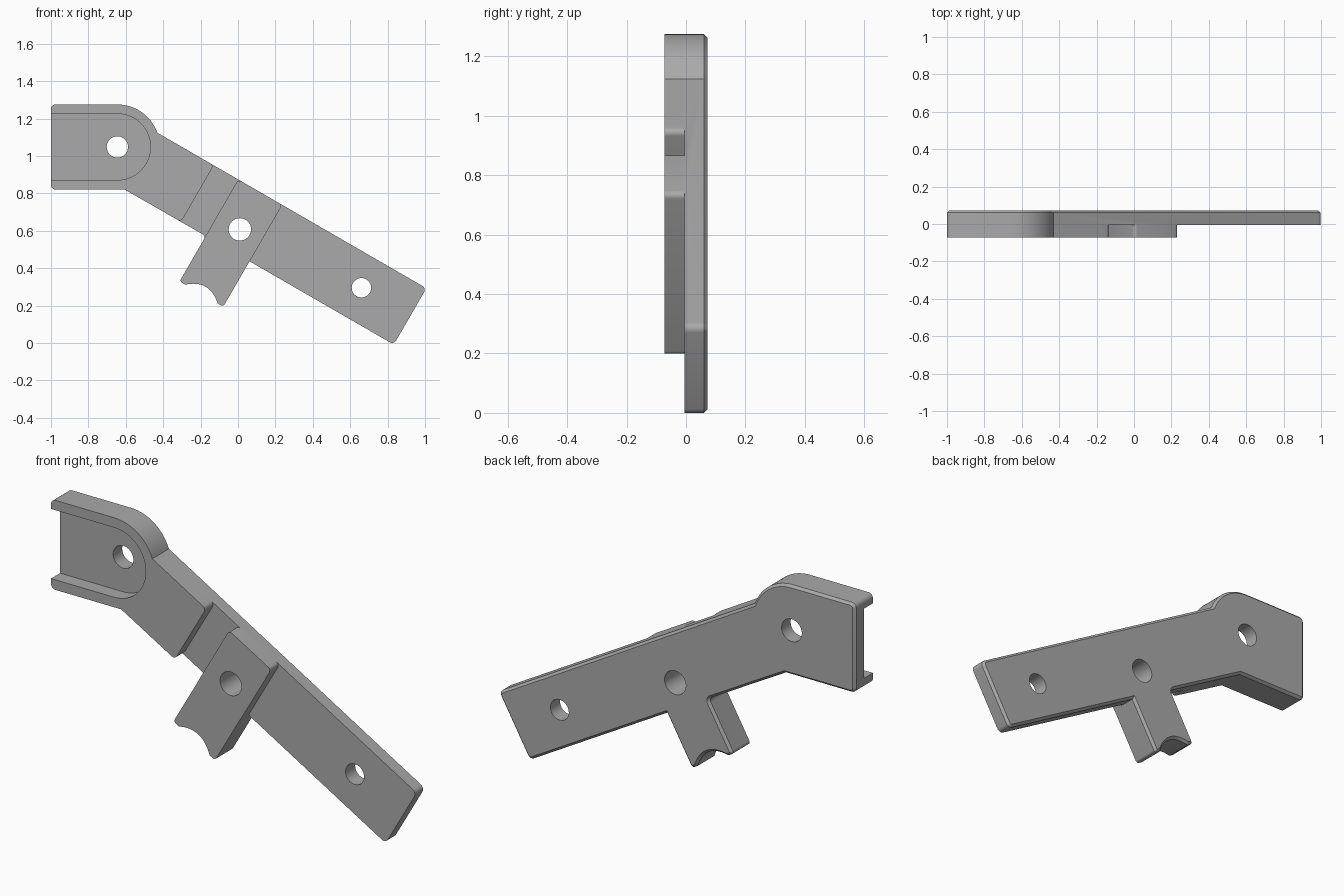
import bpy, bmesh, math
from mathutils import Vector

if "Cube" in bpy.data.objects:
    bpy.data.objects.remove(bpy.data.objects["Cube"], do_unlink=True)

DEPTH = 0.0725        # half thickness
STEP = -0.005         # level of the thin parts of the arm
POCKET = 0.0          # level of the pocket floor
TOP, LOW, END = 0.757, 0.409, 0.726    # arm edges, across and along
TAB_L, TAB_R, TAB_LOW = -0.435, -0.165, 0.129
HEAD = Vector((-0.645, 1.048))
HEAD_R = 0.227
along = Vector((math.cos(math.radians(30)), -0.5))
across = Vector((0.5, along.x))


def arm(s, n, r=0.0):
    """Corner given along and across the tilted arm."""
    return (along * s + across * n, r)


def pt(x, z, r=0.0):
    return (Vector((x, z)), r)


def arc(c, r, a0, a1, n):
    return [pt(c.x + r * math.cos(a), c.y + r * math.sin(a))
            for a in (math.radians(a0 + (a1 - a0) * i / n) for i in range(n + 1))]


def rounded(corners, n=6):
    """Replace each corner that has a radius by a tangent arc."""
    out = []
    for i, (p, r) in enumerate(corners):
        if r == 0:
            out.append(p)
            continue
        u = (corners[i - 1][0] - p).normalized()
        v = (corners[(i + 1) % len(corners)][0] - p).normalized()
        half = u.angle(v) / 2
        c = p + (u + v).normalized() * (r / math.sin(half))
        a = p + u * (r / math.tan(half)) - c
        b = p + v * (r / math.tan(half)) - c
        sweep = a.angle(b)
        for k in range(n + 1):
            t = k / n
            out.append(c + (a * math.sin((1 - t) * sweep) + b * math.sin(t * sweep)) / math.sin(sweep))
    return out


def slab(name, corners, y0, y1, chamfer=0.0):
    """Extrude an outline from front y0 to back y1, with a back chamfer."""
    bm = bmesh.new()
    front = bm.faces.new([bm.verts.new((p.x, y0, p.y)) for p in rounded(corners)])
    ext = bmesh.ops.extrude_face_region(bm, geom=[front], use_keep_orig=True)["geom"]
    for v in ext:
        if isinstance(v, bmesh.types.BMVert):
            v.co.y = y1
    back = [f for f in ext if isinstance(f, bmesh.types.BMFace)][0]
    if chamfer:
        bmesh.ops.bevel(bm, geom=list(back.edges), offset=chamfer, segments=1,
                        affect='EDGES', clamp_overlap=False)
    bmesh.ops.recalc_face_normals(bm, faces=bm.faces)
    mesh = bpy.data.meshes.new(name)
    bm.to_mesh(mesh)
    bm.free()
    obj = bpy.data.objects.new(name, mesh)
    bpy.context.collection.objects.link(obj)
    return obj


# Whole silhouette: head, arm and tab with a scooped end
scoop_mid, scoop_half, sag = -0.3, 0.1, 0.045
scoop = []
for i in range(13):
    t = 1 - i / 6
    scoop.append(arm(scoop_mid + scoop_half * t, TAB_LOW + sag * (1 - t * t)))
outline = [pt(-1, 0.82, 0.025), pt(-1, 1.275, 0.025)]
outline += arc(HEAD, HEAD_R, 90, 19.5, 16)
outline += [arm(END, TOP, 0.025), arm(END, LOW, 0.025), arm(TAB_R, LOW),
            arm(TAB_R, TAB_LOW, 0.015)]
outline += scoop
outline += [arm(TAB_L, TAB_LOW, 0.015), arm(TAB_L, LOW, 0.02), pt(-0.606, 0.82)]
body = slab("bracket_arm", outline, -DEPTH, DEPTH, 0.012)

# Recesses in the front, flared so the block corners come out rounded
f, over, out = 0.02, TOP + 0.0005, TOP + 0.1
under, below, g = LOW - 0.0005, LOW - 0.1, -0.587
gap_r, end_l = TAB_L - 0.001, TAB_R + 0.001
front = -DEPTH - 0.05
cutters = [
    slab("gap_cutter", [
        arm(g, over, f), arm(g - 0.05, over), arm(g - 0.05, out), arm(gap_r + 0.05, out),
        arm(gap_r + 0.05, over), arm(gap_r, over, f), arm(gap_r, below),
        arm(g - 0.05, below), arm(g - 0.05, under), arm(g, under, f)], front, STEP),
    slab("end_cutter", [
        arm(end_l, over, f), arm(end_l - 0.05, over), arm(end_l - 0.05, out),
        arm(END + 0.1, out), arm(END + 0.1, below), arm(end_l, below)], front, STEP),
    slab("pocket_cutter", [pt(-1.1, HEAD.y - 0.177), pt(-1.1, HEAD.y + 0.177)]
         + arc(HEAD, 0.177, 90, -90, 32), front, POCKET),
]
# Through holes
for x, z, r in ((HEAD.x, HEAD.y, 0.057), (0.01, 0.607, 0.06), (0.66, 0.295, 0.052)):
    cutters.append(slab("hole_cutter", arc(Vector((x, z)), r, 0, 348.75, 31), front, DEPTH + 0.1))

bpy.ops.object.select_all(action='DESELECT')
bpy.context.view_layer.objects.active = body
body.select_set(True)
for c in cutters:
    m = body.modifiers.new("cut", 'BOOLEAN')
    m.operation, m.solver, m.object = 'DIFFERENCE', 'EXACT', c
    bpy.ops.object.modifier_apply(modifier=m.name)
    bpy.data.objects.remove(c, do_unlink=True)

# One plain grey
grey = bpy.data.materials.new("plain_grey")
grey.use_nodes = True
colour = (0.4, 0.4, 0.4, 1)
grey.diffuse_color = colour
grey.node_tree.nodes["Principled BSDF"].inputs["Base Color"].default_value = colour
body.data.materials.clear()
body.data.materials.append(grey)
bpy.ops.object.shade_smooth_by_angle(angle=math.radians(30))
